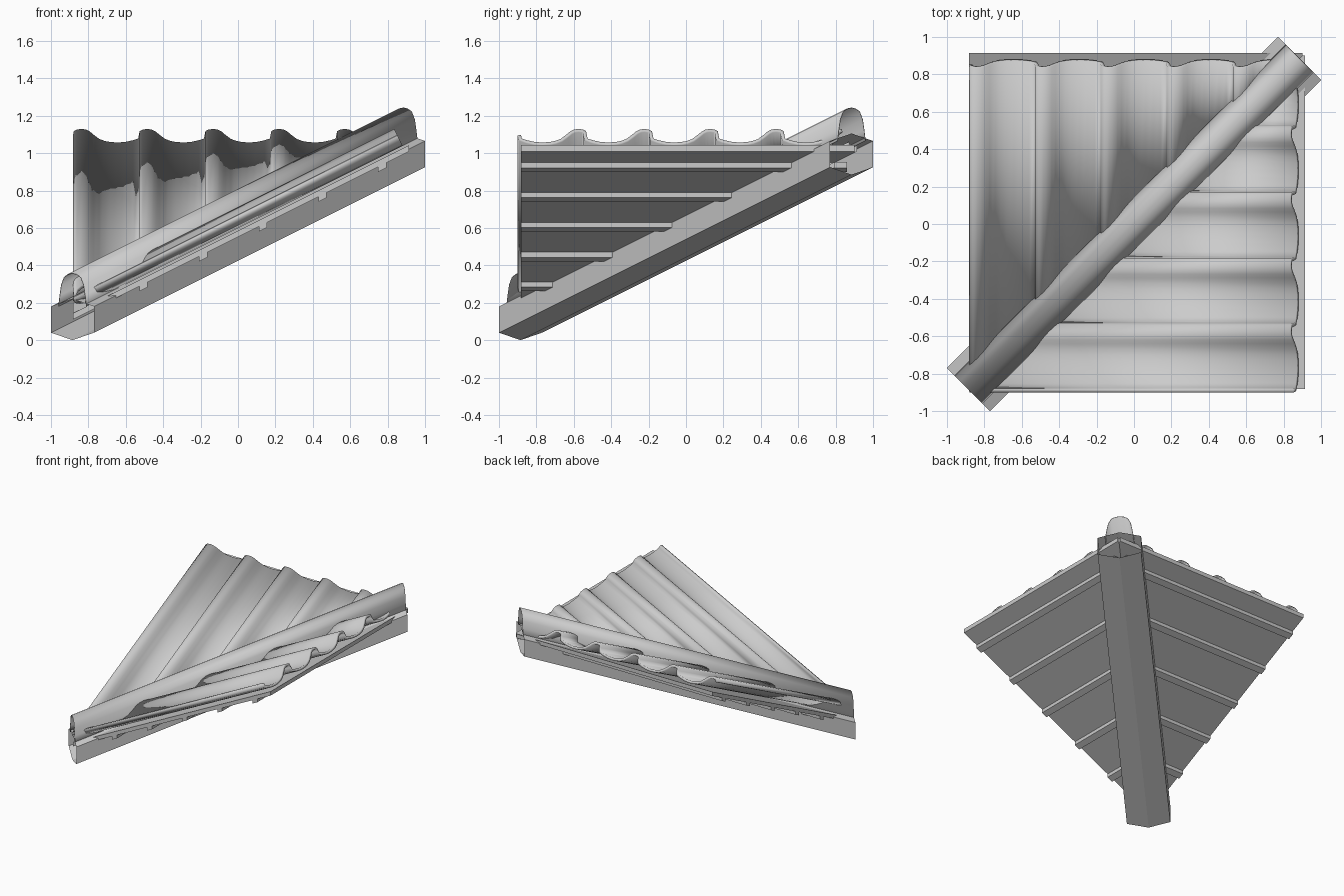
import bpy, bmesh, math
from mathutils import Vector

if "Cube" in bpy.data.objects:
    bpy.data.objects.remove(bpy.data.objects["Cube"])

SLOPE = 0.5          # rise of both roof faces and of the valley line
PITCH = 0.352        # tile spacing
HALF = 0.885

# one tile wave: distance from the step, height above the slope line
WAVE = [(0, .672), (.004, .697), (.02, .707), (.045, .712), (.07, .707), (.09, .694),
        (.11, .673), (.14, .645), (.17, .631), (.20, .624), (.24, .621),
        (.28, .625), (.32, .636), (.348, .647)]


def make_object(name, verts, faces, smooth=False):
    mesh = bpy.data.meshes.new(name)
    mesh.from_pydata(verts, [], faces)
    mesh.update()
    ob = bpy.data.objects.new(name, mesh)
    bpy.context.collection.objects.link(ob)
    if smooth:
        bpy.ops.object.select_all(action='DESELECT')
        ob.select_set(True)
        bpy.context.view_layer.objects.active = ob
        bpy.ops.object.shade_smooth_by_angle(angle=math.radians(35))
    return ob


def solidify(ob, thickness):
    m = ob.modifiers.new("thickness", 'SOLIDIFY')
    m.thickness = thickness
    m.offset = -1


def along_valley(name, section, closed, smooth=False):
    """Extrude a cross-section (side offset, height) along the diagonal."""
    n = len(section)
    verts = [(c + o, c - o, SLOPE * c + SLOPE * HALF + z)
             for c in (-HALF, HALF) for o, z in section]
    count = n if closed else n - 1
    faces = [(i, (i + 1) % n, n + (i + 1) % n, n + i) for i in range(count)]
    return make_object(name, verts, faces, smooth)


def place(across, up, d, swap):
    """Point on a roof face; swap mirrors it over the valley line."""
    z = SLOPE * up + d
    return (up, across, z) if swap else (across, up, z)


def tiles(name, swap):
    cols = []
    for k in range(-1, 6):
        for u, d in WAVE:
            a = -0.53 + k * PITCH + (-u if swap else u)
            if -0.885 <= a <= 0.84:
                cols.append((a, d))
    cols.sort()
    verts = []
    for a, d in cols:
        end = 0.87 - 0.4 * (d - 0.625)
        verts += [place(a, min(a, end), d, swap), place(a, end, d, swap)]
    faces = []
    for i in range(len(cols) - 1):
        f = (2 * i, 2 * i + 2, 2 * i + 3, 2 * i + 1)
        faces.append(f[::-1] if swap else f)
    solidify(make_object(name, verts, faces, True), 0.02)


def prism(name, outline, swap):
    """Slab from an outline of (across, up, low, high)."""
    n = len(outline)
    verts = [place(a, u, lo, swap) for a, u, lo, hi in outline]
    verts += [place(a, u, hi, swap) for a, u, lo, hi in outline]
    faces = [tuple(range(n))[::-1], tuple(range(n, 2 * n))]
    faces += [(i, (i + 1) % n, n + (i + 1) % n, n + i) for i in range(n)]
    if swap:
        faces = [f[::-1] for f in faces]
    make_object(name, verts, faces)


for side, swap in (("left", False), ("right", True)):
    tiles(f"{side}_tiles", swap)
    # boarding under the tiles
    lo, hi, e = 0.552, 0.585, 0.915
    prism(f"{side}_board", [(-.882, -.882, lo, hi), (.9, .9, lo, hi),
                            (.9, e, lo, hi), (-.882, e, lo, hi)], swap)
    # battens under the boarding
    for i in range(5):
        c = -0.505 + 0.319 * i
        w = 0.022
        prism(f"{side}_batten_{i + 1}",
              [(-.882, c - w, .525, .556), (c + .09, c - w, .525, .556),
               (c + .09, c + w, .525, .556), (-.882, c + w, .525, .556)], swap)

# hollow valley beam
along_valley("valley_beam", [(0, 0), (.115, .04), (.115, .18), (0, .22),
                             (-.115, .18), (-.115, .04)], True)

# rounded cap over the joint
half = [(.073, .18), (.066, .24), (.058, .295), (.043, .335), (.022, .35)]
cap = along_valley("joint_cap", half + [(0, .355)] + [(-o, z) for o, z in half[::-1]],
                   False, True)
solidify(cap, 0.004)
